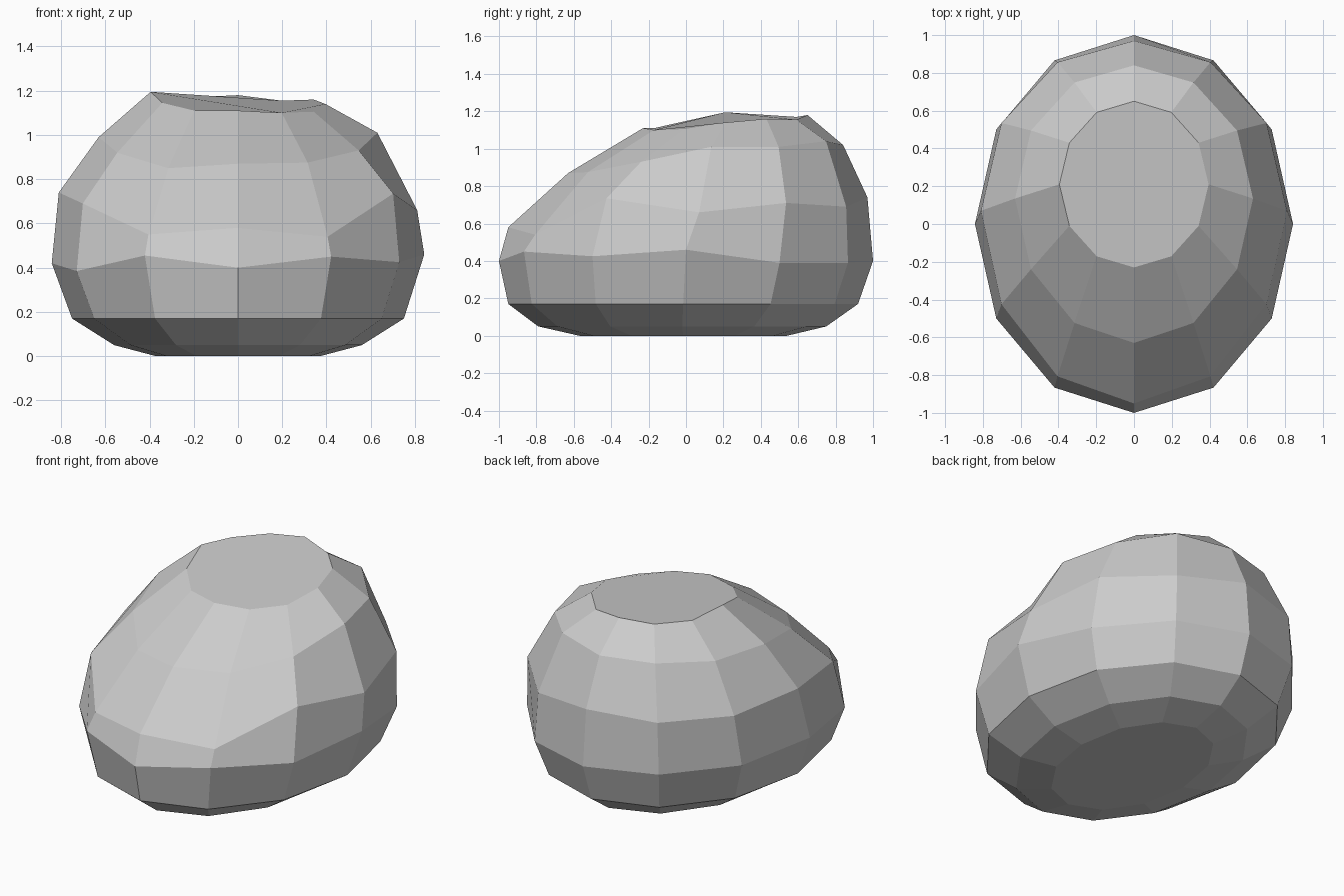
import bpy, bmesh
from math import sin, cos, tau

if "Cube" in bpy.data.objects:
    bpy.data.objects.remove(bpy.data.objects["Cube"])

SIDES = 12

# Rings bottom to top: half width, half depth, y centre, sideways y bulge,
# heights (clockwise from the back)
RINGS = [
    (0.37, 0.555, -0.015, 0, [0.0] * SIDES),
    (0.56, 0.77, -0.02, 0, [0.05] * SIDES),
    (0.75, 0.935, -0.015, 0, [0.17] * SIDES),
    (0.842, 1.0, 0, 0, [.40, .39, .39, .46, .425, .45, .40, .455, .385, .42, .41, .41]),
    (0.81, 0.96, 0.01, 0.06, [.74, .69, .71, .66, .735, .54, .58, .55, .69, .74, .72, .72]),
    (0.63, 0.735, 0.105, 0.03, [1.02, 1.04, 1.01, 1.01, .93, .875, .87, .85, .92, .99, 1.0, 1.02]),
    (0.395, 0.44, 0.21, 0, [1.18, 1.155, 1.16, 1.14, 1.105, 1.10, 1.11, 1.11, 1.145, 1.195, 1.17, 1.17]),
]

bm = bmesh.new()
loops = []
for rx, ry, cy, bulge, heights in RINGS:
    loop = []
    for i, z in enumerate(heights):
        a = tau * i / SIDES
        loop.append(bm.verts.new((rx * sin(a), cy + ry * cos(a) + bulge * sin(a) ** 2, z)))
    loops.append(loop)

# Side bands
for low, high in zip(loops, loops[1:]):
    for i in range(SIDES):
        j = (i + 1) % SIDES
        bm.faces.new((low[i], low[j], high[j], high[i]))

# Flat underside and top
bm.faces.new(loops[0])
bm.faces.new(loops[-1])
bmesh.ops.recalc_face_normals(bm, faces=bm.faces)

mesh = bpy.data.meshes.new("boulder")
bm.to_mesh(mesh)
bm.free()
bpy.context.collection.objects.link(bpy.data.objects.new("boulder", mesh))
